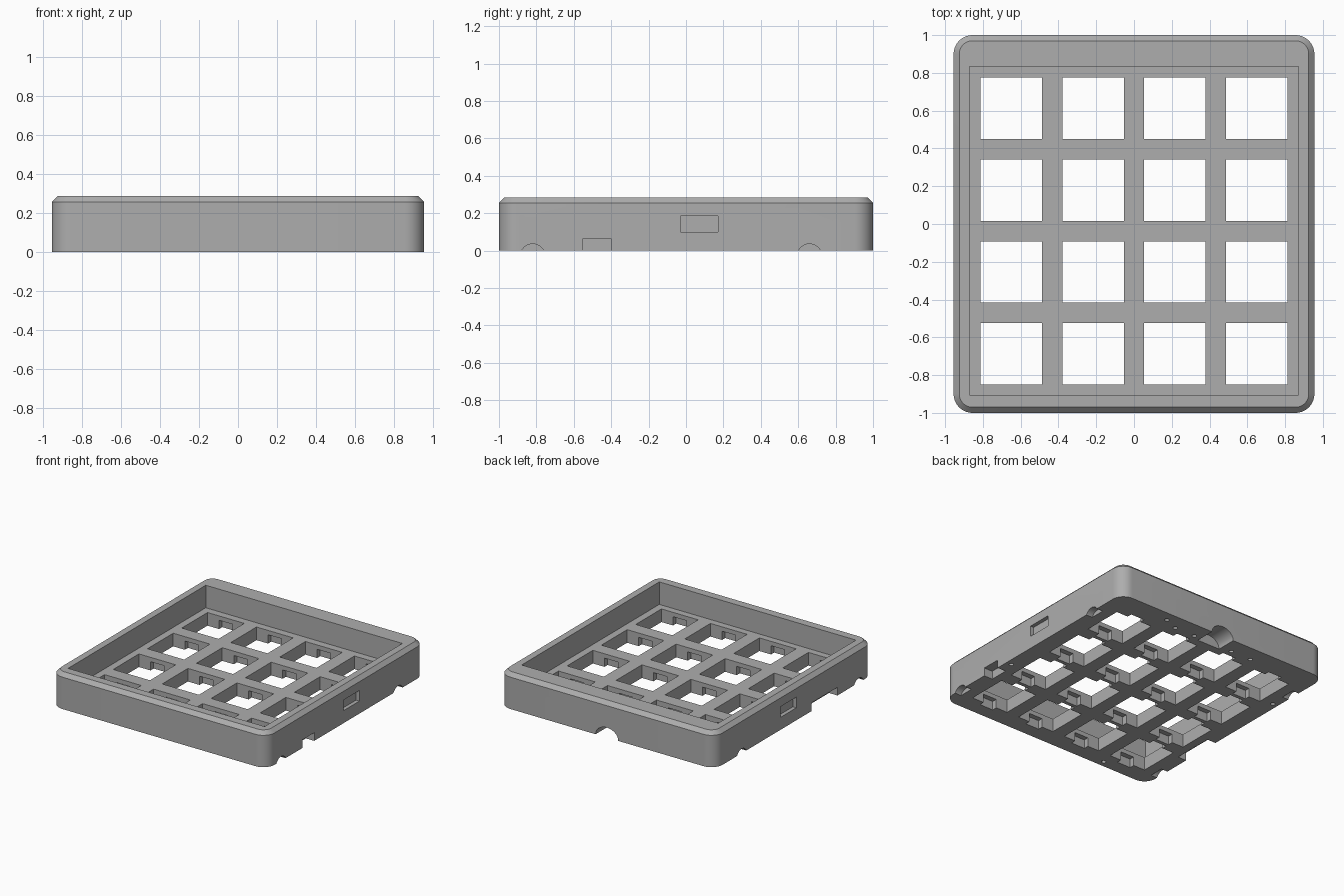
import bpy, bmesh, math
from mathutils import Matrix, Vector

if "Cube" in bpy.data.objects:
    bpy.data.objects.remove(bpy.data.objects["Cube"])

HX, HY, H = 0.955, 1.0, 0.285      # outer half sizes and height
PLATE = 0.105                      # top of the key plate
PITCH, HOLE, CY = 0.4335, 0.325, -0.0375

grey = bpy.data.materials.new("case_grey")
grey.diffuse_color = (0.42, 0.42, 0.42, 1)
grey.use_nodes = True
grey.node_tree.nodes["Principled BSDF"].inputs["Base Color"].default_value = grey.diffuse_color


def new_object(name, bm):
    bmesh.ops.recalc_face_normals(bm, faces=bm.faces)
    me = bpy.data.meshes.new(name)
    bm.to_mesh(me)
    bm.free()
    me.materials.append(grey)
    ob = bpy.data.objects.new(name, me)
    bpy.context.collection.objects.link(ob)
    return ob


def box(bm, x0, x1, y0, y1, z0, z1):
    m = Matrix.Translation(((x0 + x1) / 2, (y0 + y1) / 2, (z0 + z1) / 2))
    bmesh.ops.create_cube(bm, size=1, matrix=m @ Matrix.Diagonal((x1 - x0, y1 - y0, z1 - z0, 1)))


def rod(bm, centre, r, length, axis, squash=1.0, seg=32):
    rot = Vector((0, 0, 1)).rotation_difference(Vector(axis)).to_matrix().to_4x4()
    m = Matrix.Translation(centre) @ Matrix.Diagonal((1, 1, squash, 1)) @ rot
    bmesh.ops.create_cone(bm, cap_ends=True, segments=seg, radius1=r, radius2=r,
                          depth=length, matrix=m)


def rounded_ring(bm, hx, hy, r, z, n=10):
    ring = []
    for q, (sx, sy) in enumerate(((1, 1), (-1, 1), (-1, -1), (1, -1))):
        for i in range(n + 1):
            a = math.pi / 2 * (q + i / n)
            ring.append(bm.verts.new((sx * (hx - r) + r * math.cos(a),
                                      sy * (hy - r) + r * math.sin(a), z)))
    return ring


# Outer block with rounded corners and chamfered top edge
bm = bmesh.new()
rings = [rounded_ring(bm, HX, HY, 0.1, 0), rounded_ring(bm, HX, HY, 0.1, H - 0.03),
         rounded_ring(bm, HX - 0.03, HY - 0.03, 0.07, H)]
for a, b in zip(rings, rings[1:]):
    for i in range(len(a)):
        j = (i + 1) % len(a)
        bm.faces.new((a[i], a[j], b[j], b[i]))
bm.faces.new(rings[0])
bm.faces.new(rings[-1])
case = new_object("keypad_case", bm)

# Cutter: open tray above the key plate
tray = bmesh.new()
box(tray, -0.87, 0.87, -0.905, 0.835, PLATE, 0.5)

# Cutters: 4 x 4 key holes, and clip notches under their front and back edges
holes, clips = bmesh.new(), bmesh.new()
h = HOLE / 2
for i in range(4):
    for j in range(4):
        x, y = (i - 1.5) * PITCH, CY + (j - 1.5) * PITCH
        box(holes, x - h, x + h, y - h, y + h, -0.1, 0.2)
        box(clips, x - 0.06, x + 0.06, y - h - 0.04, y + h + 0.04, -0.1, PLATE - 0.035)

# Cutters: side slots, arched finger notches and square notches
for s in (1, -1):
    a, b = sorted((s * 0.925, s * 1.1))
    box(holes, a, b, -0.03, 0.17, 0.1, 0.185)
    for y in (-0.82, 0.66):
        rod(holes, (s * 0.99, y, -0.03), 0.066, 0.18, (1, 0, 0))
    a, b = sorted((s * 0.88, s * 1.1))
    box(holes, a, b, -0.55, -0.40 if s > 0 else -0.22, -0.1, 0.065)

# Cutters: rounded cable notch at the back, small blind holes underneath
rod(holes, (0, 0.97, 0), 0.1, 0.26, (0, 1, 0), 0.8)
for x, y in ((0.46, 0.92), (0.34, 0.87), (0.16, 0.87), (-0.19, 0.87), (-0.37, 0.87),
             (0.91, -0.30), (-0.91, 0.48), (-0.51, -0.95)):
    rod(holes, (x, y, 0), 0.017, 0.1, (0, 0, 1), seg=16)

# Cut everything out of the block
for name, cutter_bm in (("tray_cutter", tray), ("hole_cutter", holes), ("clip_cutter", clips)):
    cutter = new_object(name, cutter_bm)
    cutter.hide_render = True
    mod = case.modifiers.new(name, 'BOOLEAN')
    mod.operation, mod.solver, mod.object = 'DIFFERENCE', 'EXACT', cutter
    bpy.context.view_layer.objects.active = case
    bpy.ops.object.modifier_apply(modifier=name)
    bpy.data.objects.remove(cutter)

case.select_set(True)
bpy.context.view_layer.objects.active = case
bpy.ops.object.shade_smooth_by_angle(angle=math.radians(30))
